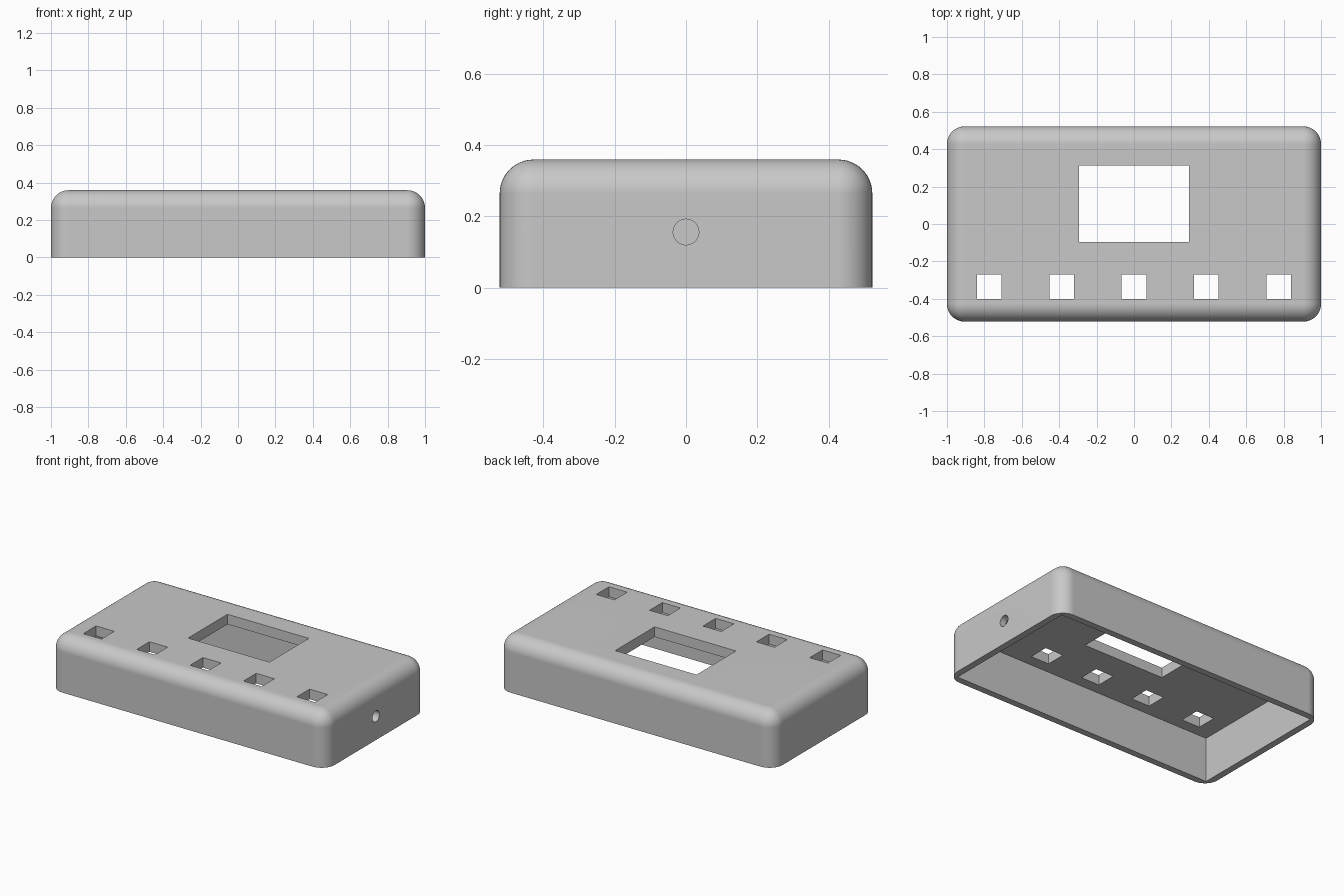
import bpy
import bmesh
from mathutils import Matrix, Vector

HALF_X, HALF_Y, HEIGHT = 1.0, 0.522, 0.359
FILLET = 0.095
WALL = 0.044
CEILING = 0.293

cube = bpy.data.objects.get("Cube")
if cube:
    bpy.data.objects.remove(cube, do_unlink=True)

grey = bpy.data.materials.new("plain grey plastic")
grey.use_nodes = True
colour = (0.58, 0.58, 0.58, 1.0)
grey.diffuse_color = colour
grey.node_tree.nodes["Principled BSDF"].inputs["Base Color"].default_value = colour


def make_object(name, bm):
    mesh = bpy.data.meshes.new(name)
    bm.to_mesh(mesh)
    bm.free()
    mesh.materials.append(grey)
    obj = bpy.data.objects.new(name, mesh)
    bpy.context.collection.objects.link(obj)
    return obj


def box(low, high):
    low, high = Vector(low), Vector(high)
    bm = bmesh.new()
    bmesh.ops.create_cube(bm, size=1.0)
    bmesh.ops.scale(bm, vec=high - low, verts=bm.verts)
    bmesh.ops.translate(bm, vec=(low + high) / 2, verts=bm.verts)
    return bm


# Outer case: every edge rounded except the open bottom rim
bm = box((-HALF_X, -HALF_Y, 0), (HALF_X, HALF_Y, HEIGHT))
rounded = [e for e in bm.edges if max(v.co.z for v in e.verts) > HEIGHT / 2]
bmesh.ops.bevel(bm, geom=rounded, offset=FILLET, offset_type='OFFSET',
                segments=12, profile=0.5, affect='EDGES', clamp_overlap=True)
case = make_object("case_shell", bm)

# Square-cornered cavity, open underneath
cutters = [make_object("cavity_cutter", box(
    (-HALF_X + WALL, -HALF_Y + WALL, -0.1), (HALF_X - WALL, HALF_Y - WALL, CEILING)))]

# Display window
cutters.append(make_object("window_cutter", box((-0.295, -0.096, 0.2), (0.295, 0.312, 0.5))))

# Row of five button openings
for i in range(-2, 3):
    x, y, half = i * 0.387, -0.336, 0.066
    cutters.append(make_object("button_cutter", box(
        (x - half, y - half, 0.2), (x + half, y + half, 0.5))))

# Round cable hole through the left wall
bm = bmesh.new()
bmesh.ops.create_cone(bm, cap_ends=True, segments=40, radius1=0.036, radius2=0.036, depth=0.2,
                      matrix=Matrix.Translation((HALF_X, 0, 0.156)) @ Matrix.Rotation(1.5707963, 4, 'Y'))
cutters.append(make_object("cable_hole_cutter", bm))

# Cut everything out of the case
bpy.ops.object.select_all(action='DESELECT')
case.select_set(True)
bpy.context.view_layer.objects.active = case
for cutter in cutters:
    cutter.hide_render = True
    mod = case.modifiers.new("cut", 'BOOLEAN')
    mod.operation = 'DIFFERENCE'
    mod.solver = 'EXACT'
    mod.object = cutter
    bpy.ops.object.modifier_apply(modifier=mod.name)
    bpy.data.objects.remove(cutter, do_unlink=True)

# Smooth fillets, crisp openings and flat panels
bpy.ops.object.shade_smooth_by_angle(angle=0.52)
weighted = case.modifiers.new("flat_panels", 'WEIGHTED_NORMAL')
weighted.keep_sharp = True
